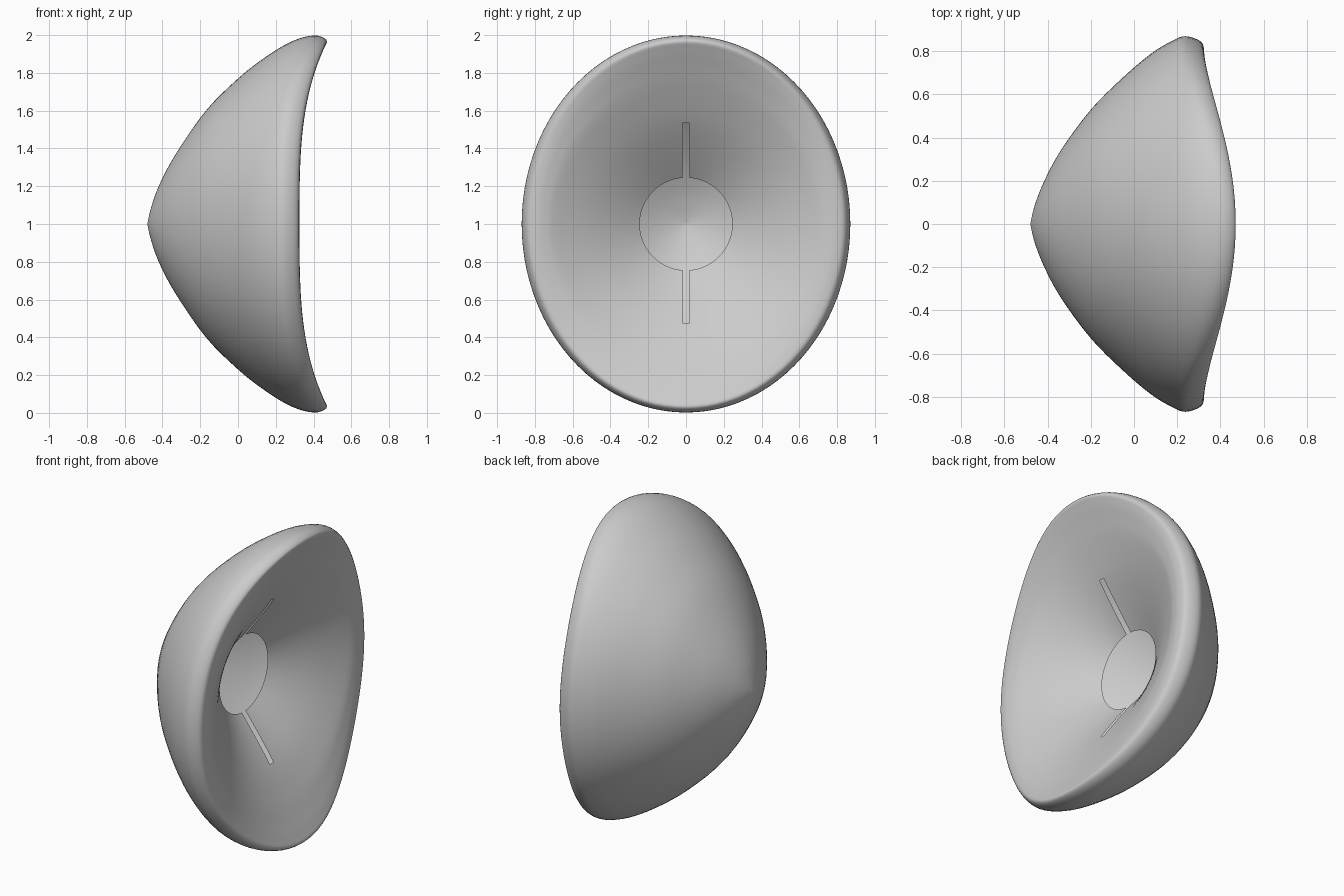
import bpy, bmesh, math
from mathutils import Vector

if "Cube" in bpy.data.objects:
    bpy.data.objects.remove(bpy.data.objects["Cube"])

SEG, SUB = 96, 4

# Matched (x, radius) profiles: apex -> rim -> edge of the inner round opening
TALL = [(-.48, 0), (-.462, .08), (-.42, .2), (-.33, .37), (-.17, .6), (0, .77),
        (.14, .88), (.28, .965), (.40, .998), (.468, .975), (.455, .93),
        (.41, .84), (.35, .72), (.25, .54), (.14, .38), (.04, .245)]
SIDE = [(-.48, 0), (-.462, .08), (-.42, .19), (-.34, .34), (-.2, .53), (-.05, .68),
        (.08, .79), (.18, .85), (.24, .87), (.31, .845), (.325, .80),
        (.32, .75), (.30, .69), (.22, .53), (.13, .38), (.04, .245)]


def smooth_path(points):
    """Catmull-Rom interpolation through the profile points."""
    p = [Vector(q) for q in points]
    p = [p[0]] + p + [p[-1]]
    out = []
    for i in range(1, len(p) - 2):
        a, b, c, d = p[i - 1:i + 3]
        for k in range(SUB):
            t = k / SUB
            out.append(0.5 * (2 * b + (c - a) * t + (2 * a - 5 * b + 4 * c - d) * t ** 2
                              + (3 * b - a - 3 * c + d) * t ** 3))
    return out + [p[-1]]


# Double-walled oval bowl, its rim sweeping forward at top and bottom
bm = bmesh.new()
rings = []
for tall, side in zip(smooth_path(TALL), smooth_path(SIDE)):
    ring = []
    for i in range(SEG):
        a = 2 * math.pi * i / SEG
        w = abs(math.sin(a)) ** 3.2
        x = side.x + (tall.x - side.x) * w
        ring.append(bm.verts.new((x, side.y * math.cos(a), 1 + tall.y * math.sin(a))))
    rings.append(ring)
for lo, hi in zip(rings, rings[1:]):
    for i in range(SEG):
        j = (i + 1) % SEG
        bm.faces.new((lo[i], hi[i], hi[j], lo[j]))
bmesh.ops.remove_doubles(bm, verts=bm.verts, dist=1e-4)


# Two narrow slots in the inner wall, above and below the round opening
def slot_zone(f, half):
    c = f.calc_center_median()
    return c.x > 0 and abs(c.y) < half and abs(c.z - 1) < .65


for co, no in (((0, .018, 0), (0, 1, 0)), ((0, -.018, 0), (0, 1, 0)),
               ((0, 0, 1.535), (0, 0, 1)), ((0, 0, .475), (0, 0, 1))):
    faces = [f for f in bm.faces if slot_zone(f, .12)]
    geom = faces + list({e for f in faces for e in f.edges}) + list({v for f in faces for v in f.verts})
    bmesh.ops.bisect_plane(bm, geom=geom, plane_co=co, plane_no=no, dist=1e-5)
cut = [f for f in bm.faces if slot_zone(f, .0181)
       and .475 < f.calc_center_median().z < 1.535]
bmesh.ops.delete(bm, geom=cut, context='FACES')
bmesh.ops.recalc_face_normals(bm, faces=bm.faces)

mesh = bpy.data.meshes.new("bowl_shell")
bm.to_mesh(mesh)
bm.free()
shell = bpy.data.objects.new("bowl_shell", mesh)
bpy.context.collection.objects.link(shell)
bpy.context.view_layer.objects.active = shell
shell.select_set(True)
bpy.ops.object.shade_smooth_by_angle(angle=math.radians(40))
